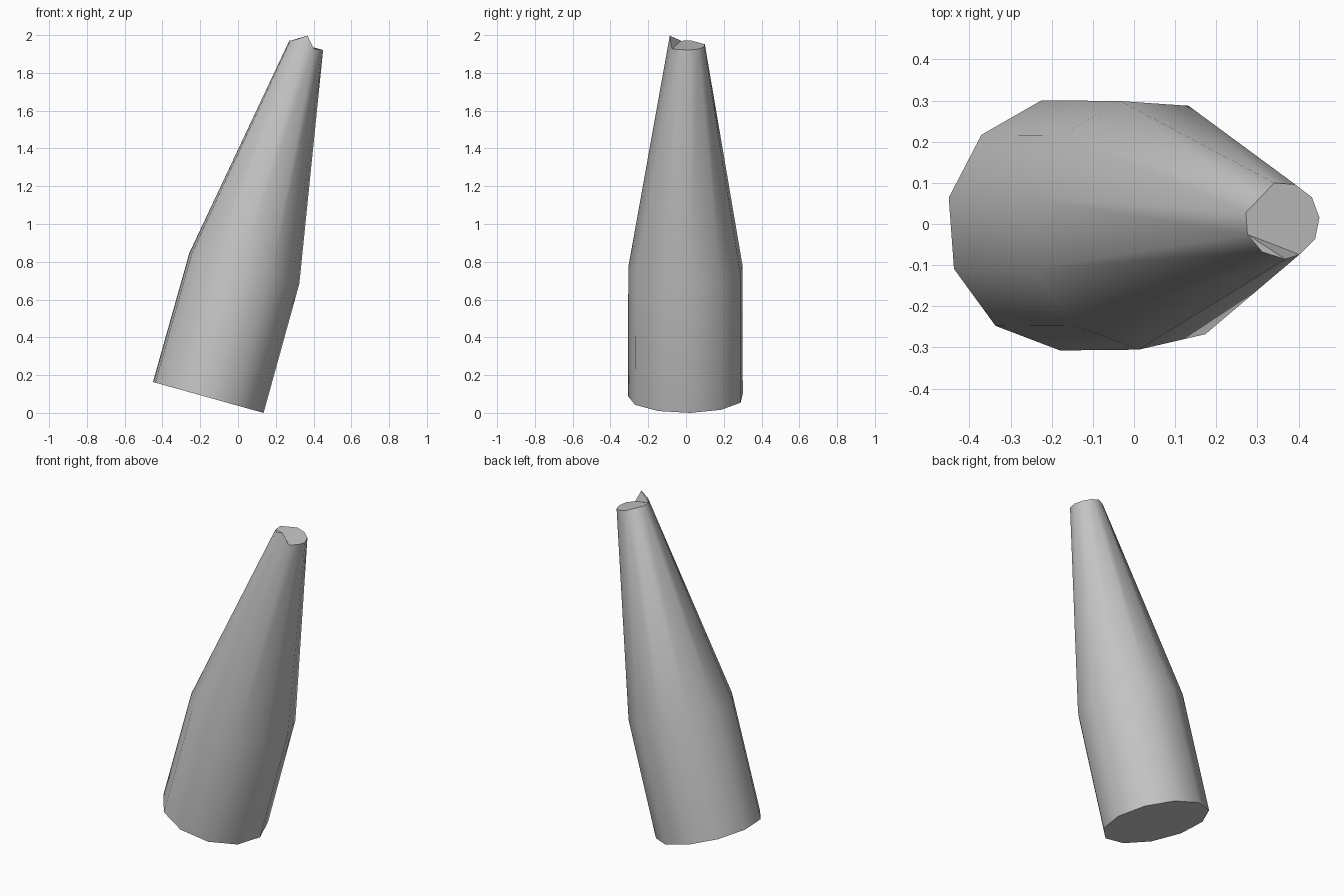
import bpy
import bmesh
from math import cos, sin, radians, tau
from mathutils import Matrix

cube = bpy.data.objects.get("Cube")
if cube:
    bpy.data.objects.remove(cube)

SIDES = 11
START = radians(168)
TILT = radians(15.6)

# Plain grey material
grey = bpy.data.materials.new("plain grey")
grey.use_nodes = True
colour = (0.55, 0.55, 0.55, 1)
grey.diffuse_color = colour
grey.node_tree.nodes["Principled BSDF"].inputs["Base Color"].default_value = colour

bm = bmesh.new()


def ring(radius, heights, shift=0.0):
    """One ring of vertices around the axis, with a height for each side."""
    verts = []
    for i, h in enumerate(heights):
        a = START + tau * i / SIDES
        verts.append(bm.verts.new((radius * cos(a), radius * sin(a) + shift, h)))
    return verts


# Base, shoulder and chipped tip
rim_heights = [1.935] * SIDES
rim_heights[2] = 1.952   # splinter flank
rim_heights[3] = 1.986   # splinter point
rim_heights[4] = 1.927
rim_heights[10] = 1.92   # small chip
base = ring(0.308, [0.0] * SIDES)
shoulder = ring(0.306, [0.71] * SIDES)
rim = ring(0.094, rim_heights, 0.008)

# Side walls
for low, high in ((base, shoulder), (shoulder, rim)):
    for i in range(SIDES):
        j = (i + 1) % SIDES
        bm.faces.new((low[i], low[j], high[j], high[i]))

# Base cap, flat broken end, splinter back and chip
bm.faces.new(base[::-1])
bm.faces.new([v for i, v in enumerate(rim) if i not in (2, 3, 10)])
bm.faces.new((rim[1], rim[2], rim[3]))
bm.faces.new((rim[1], rim[3], rim[4]))
bm.faces.new((rim[9], rim[10], rim[0]))

# Lean toward +x and rest on the lowest base corner
bm.transform(Matrix.Rotation(TILT, 4, "Y"))
lowest = min(v.co.z for v in bm.verts)
bm.transform(Matrix.Translation((-0.16, 0, -lowest)))
bmesh.ops.recalc_face_normals(bm, faces=bm.faces[:])

mesh = bpy.data.meshes.new("tapered_spike")
bm.to_mesh(mesh)
bm.free()
mesh.materials.append(grey)
spike = bpy.data.objects.new("tapered_spike", mesh)
bpy.context.collection.objects.link(spike)

bpy.ops.object.select_all(action="DESELECT")
spike.select_set(True)
bpy.context.view_layer.objects.active = spike
bpy.ops.object.shade_smooth_by_angle(angle=radians(40))
